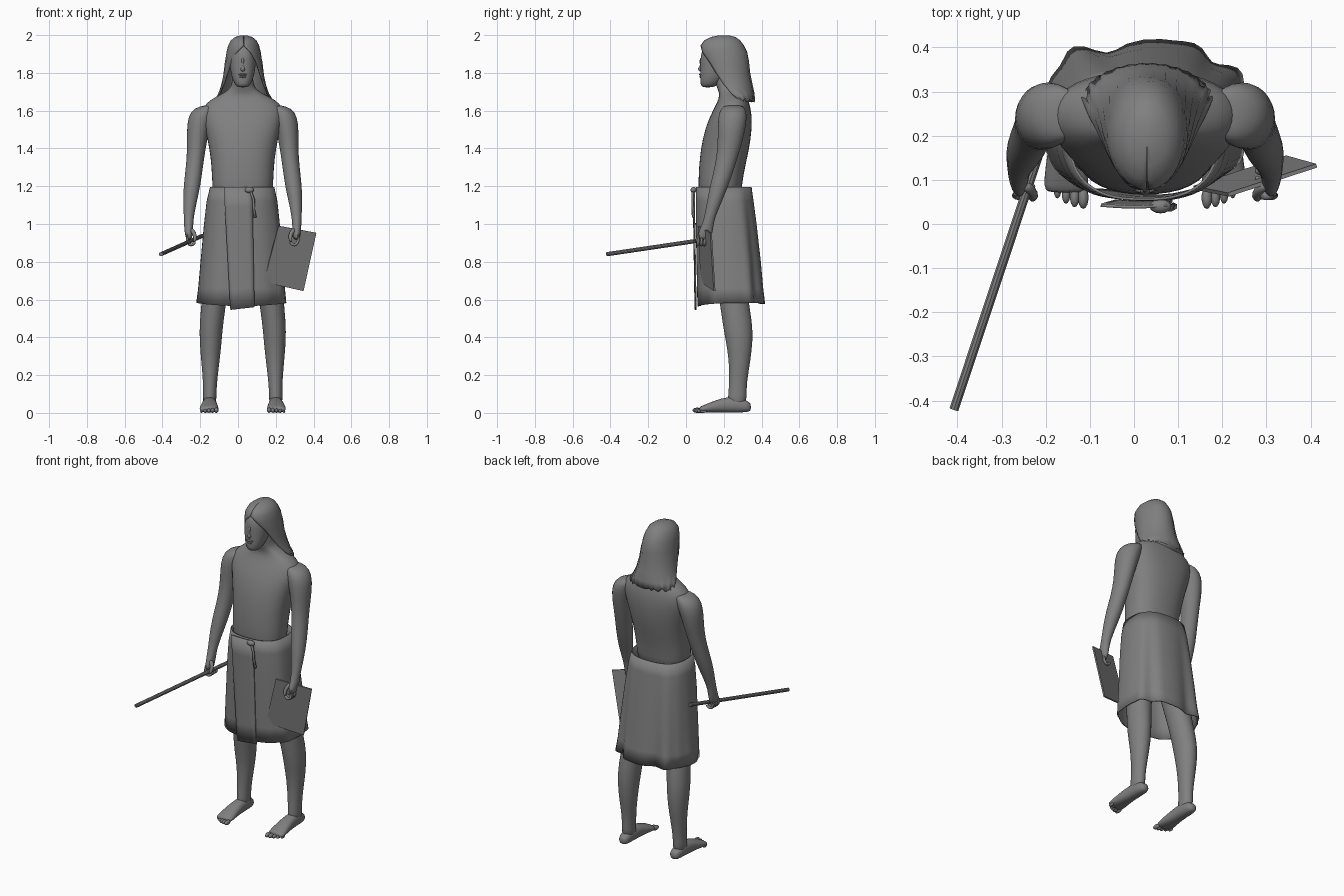
import bpy, bmesh
from math import sin, cos, pi, copysign
from mathutils import Vector

cube = bpy.data.objects.get("Cube")
if cube:
    bpy.data.objects.remove(cube, do_unlink=True)

GREY = (0.216, 0.216, 0.216, 1)
grey = bpy.data.materials.new("neutral grey")
grey.use_nodes = True
grey.diffuse_color = GREY
grey.node_tree.nodes["Principled BSDF"].inputs["Base Color"].default_value = GREY

MID = 0.025                      # centre line of the body
X, Y, Z = Vector((1, 0, 0)), Vector((0, 1, 0)), Vector((0, 0, 1))


def finish(name, bm, smooth=True, subdivide=0, thickness=0):
    """Turn a bmesh into a named object with the shared material."""
    bmesh.ops.recalc_face_normals(bm, faces=bm.faces[:])
    mesh = bpy.data.meshes.new(name)
    bm.to_mesh(mesh)
    bm.free()
    mesh.materials.append(grey)
    for face in mesh.polygons:
        face.use_smooth = smooth
    obj = bpy.data.objects.new(name, mesh)
    bpy.context.collection.objects.link(obj)
    if thickness:
        solid = obj.modifiers.new("thickness", 'SOLIDIFY')
        solid.thickness = thickness
    if subdivide:
        obj.modifiers.new("smooth", 'SUBSURF').levels = subdivide
        obj.modifiers["smooth"].render_levels = subdivide
    return obj


def ring(centre, u, v, count=16, power=1.0):
    """Ellipse, or a squarer outline when power is below one."""
    def soft(value):
        return copysign(abs(value) ** power, value)
    return [Vector(centre) + u * soft(sin(2 * pi * i / count))
            - v * soft(cos(2 * pi * i / count)) for i in range(count)]


def loft(name, rings, closed=True, caps=True, **options):
    """Skin a row of equal point rings."""
    bm = bmesh.new()
    rows = [[bm.verts.new(p) for p in points] for points in rings]
    count = len(rows[0])
    for a, b in zip(rows, rows[1:]):
        for i in range(count if closed else count - 1):
            j = (i + 1) % count
            bm.faces.new((a[i], a[j], b[j], b[i]))
    if caps:
        bm.faces.new(rows[0])
        bm.faces.new(rows[-1])
    return finish(name, bm, **options)


def column(name, sections, count=16, power=1.0, **options):
    """Loft of level sections: x, y, z, half width, half depth."""
    return loft(name, [ring((x, y, z), X * rx, Y * ry, count, power)
                       for x, y, z, rx, ry in sections], **options)


def tube(name, points, radii, count=8, **options):
    points = [Vector(p) for p in points]
    rings = []
    for i, p in enumerate(points):
        along = points[min(i + 1, len(points) - 1)] - points[max(i - 1, 0)]
        turn = along.to_track_quat('Z', 'Y')
        rings.append(ring(p, turn @ X * radii[i], turn @ Y * radii[i], count))
    return loft(name, rings, **options)


def ball(name, centre, size):
    bm = bmesh.new()
    bmesh.ops.create_uvsphere(bm, u_segments=14, v_segments=8, radius=1)
    for v in bm.verts:
        v.co = Vector(centre) + Vector(c * s for c, s in zip(v.co, size))
    return finish(name, bm)


# Torso and neck
torso = [(.18, 1.1, .155, .11), (.18, 1.2, .163, .116), (.19, 1.3, .166, .123),
         (.207, 1.4, .178, .13), (.224, 1.5, .2, .126), (.24, 1.58, .222, .11),
         (.25, 1.64, .205, .087), (.25, 1.68, .13, .072), (.235, 1.71, .07, .066),
         (.21, 1.75, .055, .058), (.195, 1.82, .053, .055)]
column("torso", [(MID, y, z, w, d) for y, z, w, d in torso], 20, .85, subdivide=1)

# Head and face
head = [(.115, 1.722, .025, .028), (.125, 1.74, .044, .05), (.145, 1.78, .06, .071),
        (.158, 1.82, .067, .083), (.17, 1.87, .072, .095), (.18, 1.92, .07, .1),
        (.19, 1.965, .05, .07)]
column("head", [(MID, y, z, w, d) for y, z, w, d in head], 20, .9, subdivide=1)
tube("nose", [(MID, .083, 1.885), (MID, .076, 1.85), (MID, .07, 1.825), (MID, .082, 1.808)],
     [.007, .01, .015, .012], subdivide=1)
ball("upper_lip", (MID, .079, 1.791), (.023, .01, .006))
ball("lower_lip", (MID, .081, 1.779), (.019, .01, .006))
ball("chin", (MID, .092, 1.75), (.022, .016, .017))

# Long hair: level arcs that open around the face
hair_rows = [(1.999, .2, .015, .025, .02), (1.99, .197, .045, .065, .02),
             (1.972, .192, .068, .095, .02), (1.945, .192, .082, .115, .03),
             (1.91, .2, .091, .124, .4), (1.86, .21, .097, .122, .75),
             (1.8, .222, .104, .116, .98), (1.74, .238, .115, .112, 1.2),
             (1.69, .255, .132, .106, 1.42), (1.655, .275, .147, .088, 1.6)]
hair = []
for z, y, w, d, gap in hair_rows:
    arc = []
    for i in range(33):
        t = gap + (2 * pi - 2 * gap) * i / 32
        strand = (1 + .025 * (i % 2)) if z < 1.9 else 1
        drop = .012 * sin(i * 1.9) if z < 1.66 else 0
        arc.append(Vector((MID + .005 + w * strand * sin(t), y - d * strand * cos(t), z + drop)))
    hair.append(arc)
loft("hair", hair, closed=False, thickness=.008)

# Skirt: open cloth with folds deepening to the hem
skirt = []
for z, y, w, d, fold in [(1.197, .2, .17, .147, 0), (1.12, .205, .187, .152, .002),
                         (1.0, .212, .2, .16, .004), (.8, .225, .217, .168, .007),
                         (.66, .232, .228, .172, .01), (.57, .238, .236, .174, .014)]:
    points = ring((MID - .003, y, z), X * w, Y * d, 64, .78)
    for i, p in enumerate(points):
        t = 2 * pi * i / 64
        wave = fold * (sin(7 * t) + .5 * sin(12 * t + 1)) * (.35 - .65 * cos(t) if cos(t) < 0 else .25)
        p += Vector((sin(t), -cos(t), 0)) * wave
        if z < .6:
            p.z += .012 * abs(sin(t)) - .006 * cos(t)
    skirt.append(points)
loft("skirt", skirt, caps=False, thickness=.006)

# Overlapping front flap of the skirt
flap = []
for k in range(7):
    f = k / 6
    left, right = -.075 + .035 * f, .075 + .012 * f
    flap.append([Vector((left + (right - left) * i / 6, .046 + .01 * f - .004 * sin(pi * i / 6),
                         1.195 - (.65 - .015 * i / 6) * f)) for i in range(7)])
loft("skirt_flap", flap, closed=False, caps=False, thickness=.007)

# Belt knot and hanging tie
ball("belt_knot", (.06, .04, 1.18), (.025, .016, .016))
tube("belt_tie", [(.065, .036, 1.18), (.082, .034, 1.13), (.084, .036, 1.08), (.09, .04, 1.035)],
     [.006, .007, .007, .009], 6)

# Limbs, built once for each side
ARM = [(.165, .25, 1.63, .035, .04), (.2, .25, 1.615, .058, .066), (.222, .247, 1.57, .07, .08),
       (.238, .24, 1.49, .06, .074), (.245, .228, 1.4, .05, .062), (.256, .205, 1.3, .046, .054),
       (.269, .175, 1.2, .046, .05), (.28, .148, 1.11, .036, .039), (.286, .124, 1.03, .026, .029),
       (.286, .113, .99, .025, .033), (.286, .1, .945, .021, .04), (.284, .093, .915, .015, .034)]
LEG = [(.09, .195, 1.12, .075, .09), (.1, .2, 1.0, .088, .1), (.12, .215, .85, .085, .092),
       (.148, .25, .62, .067, .077), (.166, .272, .48, .064, .081), (.17, .282, .38, .06, .073),
       (.171, .285, .28, .05, .058), (.173, .275, .16, .037, .047), (.175, .272, .09, .036, .05),
       (.175, .268, .03, .036, .05)]
FOOT = [(.345, .03, .018, .018), (.325, .034, .034, .032), (.26, .045, .037, .044),
        (.19, .04, .041, .04), (.125, .028, .05, .027), (.085, .02, .052, .018),
        (.07, .018, .046, .013)]
for side, label in ((1, "left"), (-1, "right")):
    def at(offset, y, z):
        return Vector((MID + side * offset, y, z))

    column(label + "_arm", [(MID + side * o, *rest) for o, *rest in ARM], 14, subdivide=1)
    column(label + "_leg", [(MID + side * o, *rest) for o, *rest in LEG], 16, subdivide=1)

    # Curled fingers and thumb
    for i in range(4):
        y = .068 + .018 * i
        tube(f"{label}_finger_{i + 1}",
             [at(.292, y, .95), at(.298, y - .003, .915), at(.284, y - .005, .888),
              at(.262, y - .004, .889), at(.25, y, .907)],
             [.01, .011, .011, .01, .007], subdivide=1)
    tube(label + "_thumb", [at(.275, .09, .975), at(.255, .075, .95), at(.25, .062, .925),
                            at(.258, .055, .905)], [.013, .013, .012, .008], subdivide=1)

    # Foot and toes
    loft(label + "_foot", [ring(at(.175 + .02 * (.26 - y) * (y < .26), y, z), X * w, Z * h, 14, .85)
                           for y, z, w, h in FOOT], subdivide=1)
    for i in range(5):
        size = .014 - .0013 * i
        ball(f"{label}_toe_{i + 1}", at(.14 + .0195 * i, .06 + .004 * i * i / 2, size),
             (size * .85, .026 - .002 * i, size))

# Rod held in the right hand
tube("rod", [(-.408, -.42, .84), (-.19, .235, .937)], [.011, .011], 10, smooth=False)

# Thin board held in the left hand
corners = [(.215, .062, .99), (.415, .128, .953), (.347, .147, .645), (.137, .078, .692)]
bm = bmesh.new()
bm.faces.new([bm.verts.new(c) for c in corners])
finish("board", bm, smooth=False, thickness=.009)
